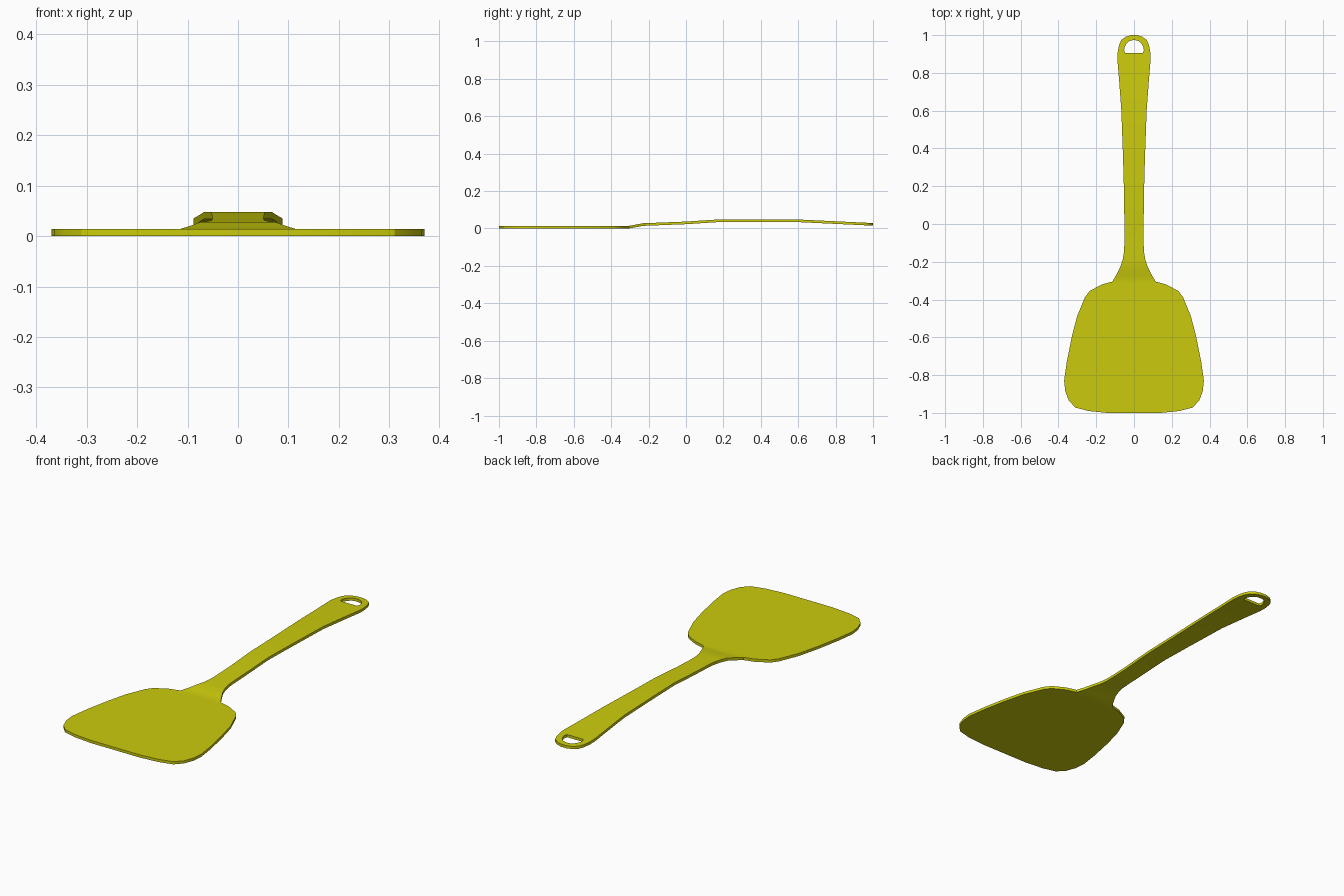
import bpy, bmesh, math

if "Cube" in bpy.data.objects:
    bpy.data.objects.remove(bpy.data.objects["Cube"])

THICK = 0.014

# Height of the top surface along the length
HEIGHTS = [(-0.305, 0.014), (-0.23, 0.028), (0.0, 0.037), (0.17, 0.048),
           (0.6, 0.048), (1.0, 0.029)]


def top_z(y):
    if y <= HEIGHTS[0][0]:
        return HEIGHTS[0][1]
    for (y0, z0), (y1, z1) in zip(HEIGHTS, HEIGHTS[1:]):
        if y <= y1:
            return z0 + (z1 - z0) * (y - y0) / (y1 - y0)
    return HEIGHTS[-1][1]


bm = bmesh.new()


def vert(x, y):
    return bm.verts.new((x, y, top_z(y)))


def mirrored(half):
    """Right-hand points, then the same points back along the left side."""
    right = [vert(x, y) for x, y in half]
    left = [vert(-x, y) for x, y in reversed(half)]
    return right + left


# Blade: half outline from the front edge back to the neck
blade = [(0.14, -1.0), (0.24, -0.99), (0.31, -0.972), (0.345, -0.935),
         (0.364, -0.885), (0.37, -0.83), (0.356, -0.73), (0.33, -0.6),
         (0.302, -0.49), (0.26, -0.388), (0.235, -0.355), (0.17, -0.32),
         (0.115, -0.305)]
ring = mirrored(blade)
bm.faces.new(ring)
n = len(blade)
right, left = ring[n - 1], ring[n]

# Handle: cross strips of (y, half width)
for y, w in [(-0.27, 0.094), (-0.23, 0.074), (-0.19, 0.06), (-0.15, 0.053),
             (-0.1, 0.051), (0.0, 0.051), (0.17, 0.053), (0.35, 0.058),
             (0.6, 0.067), (0.75, 0.078), (0.87, 0.088)]:
    r, l = vert(w, y), vert(-w, y)
    bm.faces.new((right, r, l, left))
    right, left = r, l

# Rounded handle end with a D-shaped hanging hole
outer_half = [(0.087, 0.905), (0.08, 0.945), (0.068, 0.973), (0.045, 0.991), (0.016, 1.0)]
hole_half = [(0.047, 0.905), (0.052, 0.92), (0.05, 0.935), (0.039, 0.956), (0.024, 0.969), (0.008, 0.973)]
outer = [right] + mirrored(outer_half) + [left]
hole = mirrored(hole_half)
for i in range(len(outer)):
    j = (i + 1) % len(outer)
    bm.faces.new((outer[i], outer[j], hole[j], hole[i]))

# Give the sheet its thickness
new = bmesh.ops.extrude_face_region(bm, geom=bm.faces[:], use_keep_orig=True)["geom"]
bmesh.ops.translate(bm, vec=(0, 0, -THICK),
                    verts=[g for g in new if isinstance(g, bmesh.types.BMVert)])
bmesh.ops.recalc_face_normals(bm, faces=bm.faces[:])

mesh = bpy.data.meshes.new("spatula")
bm.to_mesh(mesh)
bm.free()
obj = bpy.data.objects.new("spatula", mesh)
bpy.context.collection.objects.link(obj)

mat = bpy.data.materials.new("yellow plastic")
mat.diffuse_color = (0.6, 0.6, 0.004, 1)
mat.use_nodes = True
mat.node_tree.nodes["Principled BSDF"].inputs["Base Color"].default_value = mat.diffuse_color
mesh.materials.append(mat)

bpy.context.view_layer.objects.active = obj
obj.select_set(True)
bpy.ops.object.shade_smooth_by_angle(angle=math.radians(30))
